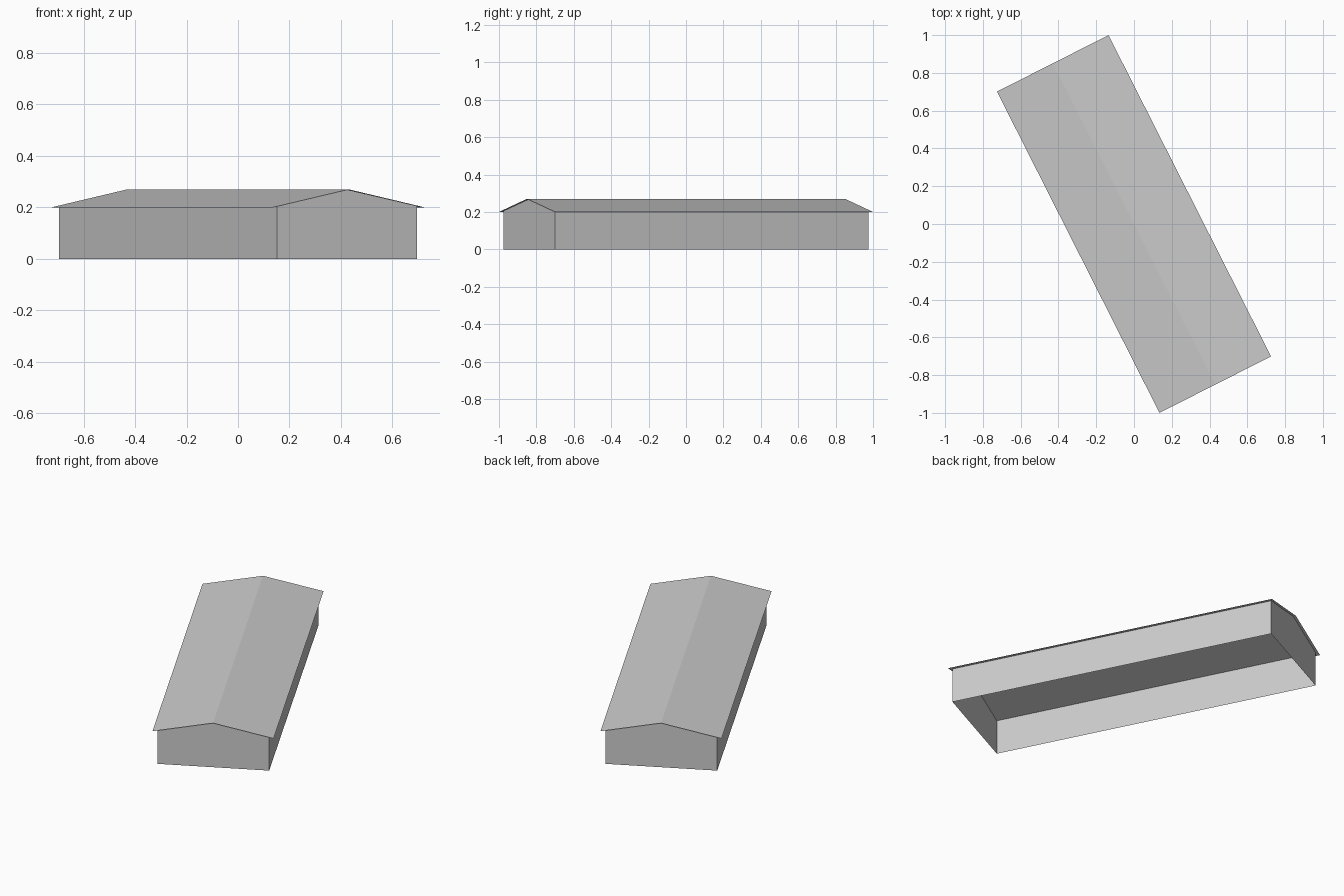
import bpy
import bmesh
from math import atan2
from mathutils import Matrix

if "Cube" in bpy.data.objects:
    bpy.data.objects.remove(bpy.data.objects["Cube"], do_unlink=True)

EAVE, RIDGE = 0.20, 0.27
ROOF_W, ROOF_L = 0.331, 0.953      # half width and half length of the roof
WALL_W, WALL_L = 0.305, 0.938      # half width and half length of the walls
TURN = Matrix.Rotation(atan2(0.86, 1.70), 4, "Z")

grey = bpy.data.materials.new("plain_grey")
grey.use_nodes = True
colour = (0.6, 0.6, 0.6, 1)
grey.diffuse_color = colour
grey.node_tree.nodes["Principled BSDF"].inputs["Base Color"].default_value = colour


def roof_height(x):
    return RIDGE - (RIDGE - EAVE) * abs(x) / ROOF_W


def add_object(name, bm):
    bm.transform(TURN)
    mesh = bpy.data.meshes.new(name)
    bm.to_mesh(mesh)
    bm.free()
    mesh.materials.append(grey)
    obj = bpy.data.objects.new(name, mesh)
    bpy.context.collection.objects.link(obj)
    return obj


def extruded(profile, half_length, closed):
    """Sweep an x-z profile along y; return the bmesh and its two end rings."""
    bm = bmesh.new()
    front, back = [[bm.verts.new((x, y, z)) for x, z in profile]
                   for y in (-half_length, half_length)]
    count = len(profile) if closed else len(profile) - 1
    for i in range(count):
        j = (i + 1) % len(profile)
        bm.faces.new((front[i], front[j], back[j], back[i]))
    return bm, front, back


# Gabled walls: two long sides and two pentagonal ends, open underneath
top = roof_height(WALL_W)
bm = bmesh.new()
rings = []
for y in (-WALL_L, WALL_L):
    profile = [(-WALL_W, 0), (WALL_W, 0), (WALL_W, top), (0, RIDGE - 0.001), (-WALL_W, top)]
    ring = [bm.verts.new((x, y, z)) for x, z in profile]
    bm.faces.new(ring if y < 0 else ring[::-1])
    rings.append(ring)
front, back = rings
bm.faces.new((front[1], back[1], back[2], front[2]))
bm.faces.new((front[4], back[4], back[0], front[0]))
add_object("walls", bm)

# Thin roof with two slopes, overhanging the walls all round
bm, _, _ = extruded([(-ROOF_W, EAVE), (0, RIDGE), (ROOF_W, EAVE)], ROOF_L, False)
bmesh.ops.recalc_face_normals(bm, faces=bm.faces)
if sum(f.normal.z for f in bm.faces) < 0:
    bmesh.ops.reverse_faces(bm, faces=bm.faces)
add_object("roof", bm)
